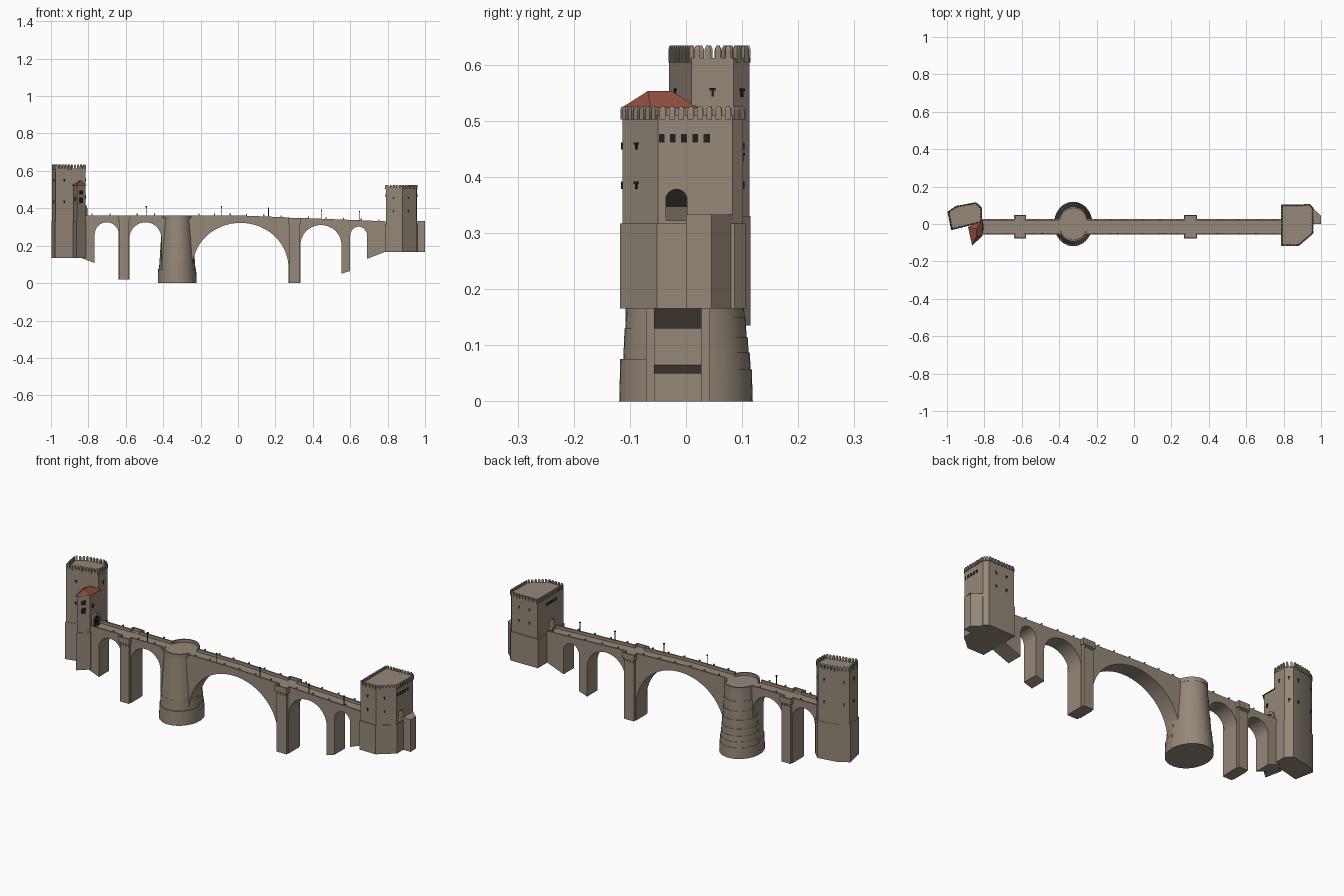
import bpy, bmesh
from math import sin, cos, pi, atan2
from mathutils import Vector, Matrix

if "Cube" in bpy.data.objects:
    bpy.data.objects.remove(bpy.data.objects["Cube"])
made = []


def material(name, rgb):
    m = bpy.data.materials.new(name)
    m.use_nodes = True
    m.diffuse_color = (*rgb, 1)
    bsdf = m.node_tree.nodes["Principled BSDF"]
    bsdf.inputs["Base Color"].default_value = (*rgb, 1)
    bsdf.inputs["Roughness"].default_value = 0.9
    return m


STONE = material("stone", (0.30, 0.245, 0.19))
TILE = material("roof_tile", (0.27, 0.078, 0.047))
DARK = material("dark_opening", (0.015, 0.014, 0.013))


def finish(bm, name, mat):
    bmesh.ops.recalc_face_normals(bm, faces=bm.faces)
    mesh = bpy.data.meshes.new(name)
    bm.to_mesh(mesh)
    bm.free()
    ob = bpy.data.objects.new(name, mesh)
    bpy.context.collection.objects.link(ob)
    mesh.materials.append(mat)
    made.append(ob)
    return ob


def loft(bm, lower, upper):
    a = [bm.verts.new(p) for p in lower]
    b = [bm.verts.new(p) for p in upper]
    bm.faces.new(a[::-1])
    bm.faces.new(b)
    n = len(a)
    for i in range(n):
        j = (i + 1) % n
        bm.faces.new((a[i], a[j], b[j], b[i]))


def column(bm, pts, z0, z1, top=None):
    loft(bm, [(x, y, z0) for x, y in pts], [(x, y, z1) for x, y in top or pts])


def side_profile(bm, pts, y0, y1):
    loft(bm, [(x, y0, z) for x, z in pts], [(x, y1, z) for x, z in pts])


def box(bm, center, size, angle=0):
    m = Matrix.Translation(center) @ Matrix.Rotation(angle, 4, 'Z') @ Matrix.Diagonal((*size, 1))
    return bmesh.ops.create_cube(bm, size=1, matrix=m)["verts"]


def scaled(pts, s):
    c = sum((Vector(p) for p in pts), Vector((0, 0))) / len(pts)
    return [tuple(c + (Vector(p) - c) * s) for p in pts]


def edges(pts):
    for i, p in enumerate(pts):
        a, b = Vector(p), Vector(pts[(i + 1) % len(pts)])
        yield a, b, atan2(b.y - a.y, b.x - a.x)


def crenels(name, pts, z, h):
    # Evenly spaced merlons with narrowed tops on small corbels
    bm = bmesh.new()
    for a, b, ang in edges(pts):
        n = max(1, round((b - a).length / 0.0165))
        for k in range(n):
            p = a.lerp(b, (k + 0.5) / n)
            for low, high, taper in ((-0.5, 0.65, 1), (0.65, 1, 0.5)):
                vs = box(bm, (p.x, p.y, z + h * (low + high) / 2), (0.0105, 0.008, h * (high - low)), ang)
                mid = Vector((p.x, p.y, 0))
                for v in vs:
                    if v.co.z > z + h * 0.9:
                        v.co.x += (mid.x - v.co.x) * (1 - taper)
                        v.co.y += (mid.y - v.co.y) * (1 - taper)
    finish(bm, name, STONE)


def windows(name, pts, spots):
    # Each spot: edge number, position along the edge, height, width, tall
    bm = bmesh.new()
    sides = list(edges(pts))
    for e, t, z, w, h in spots:
        a, b, ang = sides[e]
        p = a.lerp(b, t)
        box(bm, (p.x, p.y, z), (w, 0.005, h), ang)
        if h > w * 2:
            box(bm, (p.x, p.y, z + h * 0.35), (w * 2.3, 0.006, h * 0.3), ang)
    finish(bm, name, DARK)


def arch(x0, x1, crown, rise, n=28):
    c, r = (x0 + x1) / 2, (x1 - x0) / 2
    return [(c - r * cos(pi * k / n), crown - rise + rise * sin(pi * k / n)) for k in range(n + 1)]


# Bridge body with arches
YF, YB, MID = -0.057, 0.028, -0.0145


def deck(x):
    return 0.362 - 0.04 * max(0, x)


line = [(-0.84, 0.135), (-0.766, 0.107)] + arch(-0.766, -0.638, 0.325, 0.064)
line += [(-0.638, 0.02), (-0.58, 0.02)] + arch(-0.58, -0.41, 0.325, 0.085)
line += [(-0.41, 0), (-0.243, 0)] + arch(-0.243, 0.27, 0.322, 0.24, 48)
line += [(0.27, 0), (0.334, 0)] + arch(0.334, 0.553, 0.31, 0.105)
line += [(0.553, 0.05), (0.6, 0.065)] + arch(0.6, 0.69, 0.302, 0.048)
line += [(0.69, 0.13), (0.82, 0.18)]
line += [(x, deck(x) - 0.015) for x in (0.82, 0, -0.84)]
bm = bmesh.new()
side_profile(bm, line, YF, YB)
finish(bm, "bridge_arches", STONE)

# Parapets and their small posts
bm = bmesh.new()
for x0, x1 in ((-0.83, -0.635), (-0.585, -0.4), (-0.25, 0), (0, 0.275), (0.33, 0.8)):
    for y in (YF, YB - 0.008):
        side_profile(bm, [(x0, deck(x0) - 0.02), (x1, deck(x1) - 0.02), (x1, deck(x1)), (x0, deck(x0))], y, y + 0.008)
    n = max(2, round((x1 - x0) / 0.09))
    for k in range(n):
        x = x0 + (k + 0.5) * (x1 - x0) / n
        for y in (YF + 0.004, YB - 0.004):
            box(bm, (x, y, deck(x) + 0.003), (0.006, 0.008, 0.012))
finish(bm, "parapets", STONE)

# Pier buttresses with corbelled lookouts
bm = bmesh.new()
for x0, x1, foot in ((-0.638, -0.58, 0.02), (0.27, 0.334, 0)):
    c, w, top = (x0 + x1) / 2, x1 - x0, deck(x1)
    for s in (-1, 1):
        box(bm, (c, MID + s * 0.047, (foot + top - 0.03) / 2), (w - 0.006, 0.02, top - 0.03 - foot))
        box(bm, (c, MID + s * 0.05, top - 0.022), (w + 0.006, 0.026, 0.016))
        box(bm, (c, MID + s * 0.06, top - 0.008), (w + 0.006, 0.007, 0.017))
        for e in (-1, 1):
            box(bm, (c + e * w / 2, MID + s * 0.05, top - 0.008), (0.007, 0.026, 0.017))
        for k in range(4):
            box(bm, (c + (k - 1.5) * w / 4, MID + s * 0.058, top - 0.036), (0.007, 0.008, 0.014))
finish(bm, "pier_buttresses", STONE)

# Round bastion: tapered front half, stepped back half
CX = -0.325


def arc(f, a0, a1, n=20):
    return [(CX + 0.103 * f * cos(a0 + (a1 - a0) * k / n), 0.119 * f * sin(a0 + (a1 - a0) * k / n)) for k in range(n + 1)]


bm = bmesh.new()
for z0, z1, f0, f1 in ((0, 0.075, 1, 0.985), (0.075, 0.13, 0.94, 0.92), (0.13, 0.347, 0.91, 0.77)):
    column(bm, arc(f0, pi, 2 * pi), z0, z1, arc(f1, pi, 2 * pi))
steps = (0, 0.057, 0.087, 0.115, 0.15, 0.195, 0.24, 0.29, 0.347)
for k in range(len(steps) - 1):
    f = 1 - 0.031 * k
    column(bm, arc(f, 0, pi), steps[k], steps[k + 1], arc(f - 0.015, 0, pi))
for a in (0.3, pi + 0.45):
    b = 2 * pi - 0.45 if a > pi else pi - 0.3
    column(bm, arc(0.78, a, b) + arc(0.71, b, a), 0.342, 0.362)
finish(bm, "round_bastion", STONE)

# Tall tower
tall = [(-0.975, -0.03), (-0.815, 0.01), (-0.815, 0.085), (-0.845, 0.113), (-0.95, 0.095), (-0.994, 0.065)]
bm = bmesh.new()
column(bm, scaled(tall, 1.04), 0.135, 0.33)
column(bm, tall, 0.33, 0.612)
finish(bm, "tall_tower", STONE)
crenels("tall_tower_merlons", scaled(tall, 0.98), 0.614, 0.02)
slits = [(e, t, z, 0.0045, 0.015) for e, t in ((0, 0.3), (2, 0.5), (3, 0.3), (4, 0.5), (5, 0.5)) for z in (0.55, 0.435)]
windows("tall_tower_slits", tall, slits + [(1, 0.5, 0.551, 0.0045, 0.015)])

# Gate turret with hipped roof
turret = [(-0.862, -0.103), (-0.815, -0.06), (-0.816, 0.012), (-0.88, -0.02)]
bm = bmesh.new()
column(bm, scaled(turret, 1.08), 0.135, 0.33)
column(bm, turret, 0.33, 0.523)
finish(bm, "gate_turret", STONE)
windows("turret_windows", turret, [(0, 0.5, 0.485, 0.024, 0.022), (0, 0.5, 0.443, 0.024, 0.028),
                                   (3, 0.6, 0.45, 0.012, 0.02), (1, 0.3, 0.46, 0.012, 0.02)])
bm = bmesh.new()
eave = [bm.verts.new((x, y, 0.523)) for x, y in scaled(turret, 1.2)]
front, back = bm.verts.new((-0.842, -0.068, 0.553)), bm.verts.new((-0.842, -0.026, 0.553))
bm.faces.new(eave[::-1])
for f in ((eave[0], eave[1], front), (eave[1], eave[2], back, front), (eave[2], eave[3], back), (eave[3], eave[0], front, back)):
    bm.faces.new(f)
finish(bm, "turret_roof", TILE)


def doorway(bm, x0, x1, y0, y1, z0, crown):
    r = (y1 - y0) / 2
    pts = [(y0, z0)] + arch(y0, y1, crown, r, 12) + [(y1, z0)]
    loft(bm, [(x0, y, z) for y, z in pts], [(x1, y, z) for y, z in pts])


bm = bmesh.new()
doorway(bm, -0.82, -0.807, -0.048, 0.016, 0.34, 0.415)
finish(bm, "gate_surround", STONE)
bm = bmesh.new()
doorway(bm, -0.812, -0.805, -0.036, 0.004, 0.345, 0.402)
finish(bm, "gate_opening", DARK)

# Wide tower with a vaulted passage
wide = [(0.88, -0.113), (0.955, -0.05), (0.957, 0.083), (0.94, 0.102), (0.79, 0.1), (0.79, -0.113)]
bm = bmesh.new()
column(bm, wide, 0.315, 0.51)
tower = finish(bm, "wide_tower", STONE)
bm = bmesh.new()
doorway(bm, 0.7, 1.1, -0.036, 0.002, 0.322, 0.378)
cutter = finish(bm, "passage_cutter", STONE)
cutter.hide_render = True
mod = tower.modifiers.new("passage", 'BOOLEAN')
mod.operation, mod.object, mod.solver = 'DIFFERENCE', cutter, 'EXACT'
bpy.context.view_layer.objects.active = tower
bpy.ops.object.modifier_apply(modifier=mod.name)
made.remove(cutter)
bpy.data.objects.remove(cutter)
bm = bmesh.new()
column(bm, scaled(wide, 1.04), 0.165, 0.317)
column(bm, [(0.94, 0), (1, 0), (1, 0.045), (0.957, 0.083), (0.94, 0.083)], 0.165, 0.333)
finish(bm, "wide_tower_base", STONE)
crenels("wide_tower_merlons", wide, 0.51, 0.015)
row = [(1, 0.5 + 0.15 * k, 0.469, 0.01, 0.015) for k in (-3, -2, -1, 0, 1)]
row += [(4, 0.53 + 0.095 * k, 0.469, 0.01, 0.015) for k in range(-2, 3)]
slits = [(e, t, z, 0.0045, 0.013) for e, t in ((0, 0.4), (5, 0.45), (3, 0.3), (3, 0.7)) for z in (0.455, 0.385)]
windows("wide_tower_windows", wide, row + slits)

# Lamp posts
bm = bmesh.new()
for x in (-0.49, -0.088, 0.163, 0.446, 0.65):
    z = deck(x)
    box(bm, (x, -0.05, z + 0.021), (0.003, 0.003, 0.05))
    box(bm, (x, -0.05, z + 0.046), (0.007, 0.005, 0.006))
finish(bm, "lamp_posts", DARK)

# Smooth the curves, keep the edges
bpy.ops.object.select_all(action='DESELECT')
for ob in made:
    ob.select_set(True)
bpy.context.view_layer.objects.active = made[0]
bpy.ops.object.shade_smooth_by_angle()
